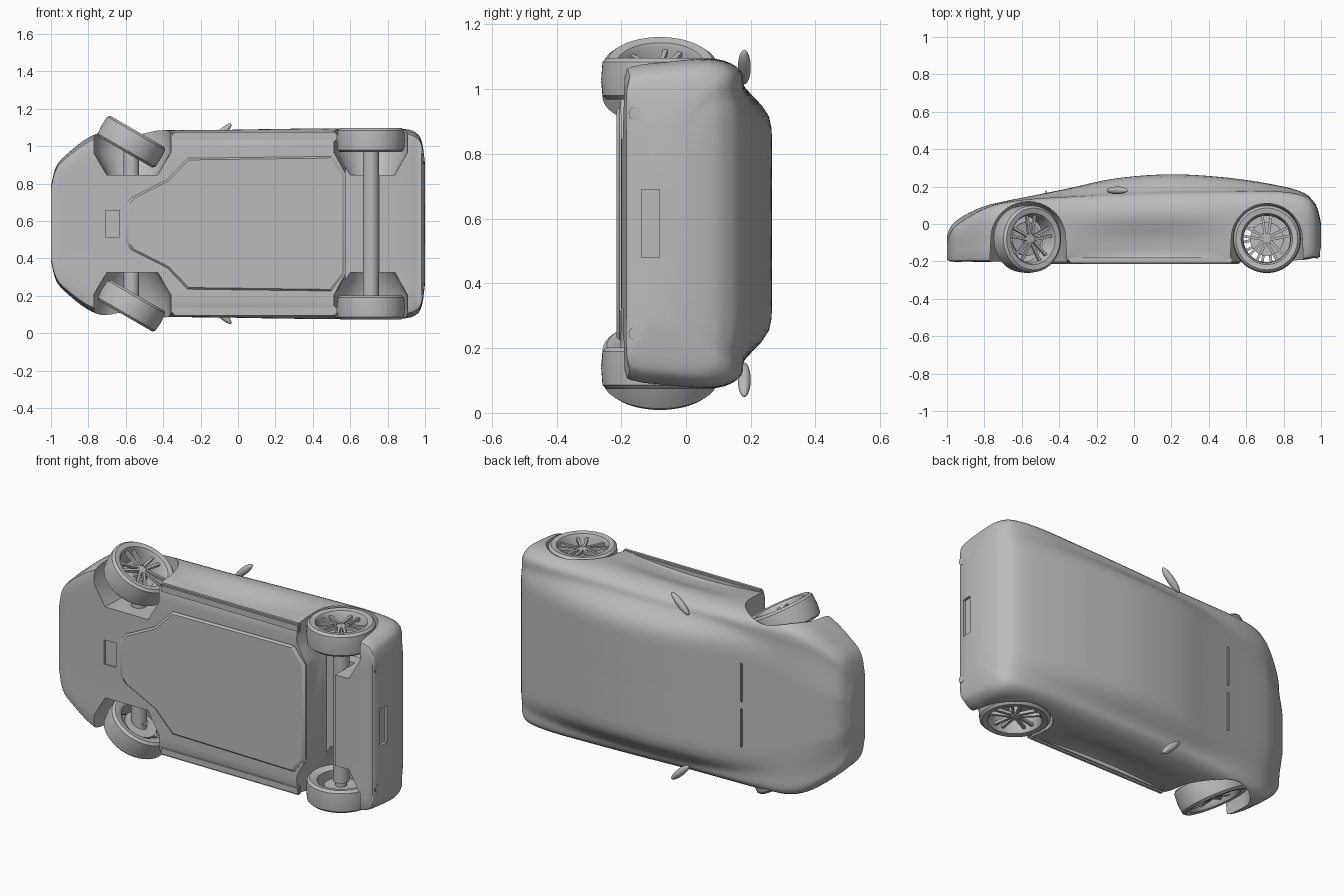
import bpy, bmesh, math
from mathutils import Vector, Matrix

cube = bpy.data.objects.get("Cube")
if cube:
    bpy.data.objects.remove(cube, do_unlink=True)

MID = 0.585   # the car lies on its side: x = length, y = car's up, z = car's width

grey = bpy.data.materials.new("plain_grey")
grey.use_nodes = True
grey.diffuse_color = (0.5, 0.5, 0.5, 1)
grey.node_tree.nodes["Principled BSDF"].inputs["Base Color"].default_value = (0.5, 0.5, 0.5, 1)


def make(name, bm, matrix=Matrix(), smooth=True):
    bmesh.ops.recalc_face_normals(bm, faces=bm.faces)
    mesh = bpy.data.meshes.new(name)
    bm.to_mesh(mesh)
    bm.free()
    mesh.materials.append(grey)
    ob = bpy.data.objects.new(name, mesh)
    bpy.context.collection.objects.link(ob)
    ob.matrix_world = Matrix.Translation((0, 0, MID)) @ matrix
    if smooth:
        soften(ob)
    return ob


def soften(ob):
    bpy.ops.object.select_all(action='DESELECT')
    ob.select_set(True)
    bpy.context.view_layer.objects.active = ob
    bpy.ops.object.shade_smooth_by_angle(angle=math.radians(32))


def loft(rings, caps=True, cyclic=False):
    bm = bmesh.new()
    rows = [[bm.verts.new(p) for p in ring] for ring in rings]
    pairs = list(zip(rows, rows[1:])) + ([(rows[-1], rows[0])] if cyclic else [])
    for a, b in pairs:
        for i in range(len(a)):
            j = (i + 1) % len(a)
            bm.faces.new((a[i], a[j], b[j], b[i]))
    if caps and not cyclic:
        bm.faces.new(rows[0])
        bm.faces.new(rows[-1])
    return bm


def smooth_path(points, steps):
    pts = [Vector(p) for p in points]
    pts = [pts[0]] + pts + [pts[-1]]
    out = []
    for a, b, c, d in zip(pts, pts[1:], pts[2:], pts[3:]):
        for k in range(steps):
            t = k / steps
            out.append(0.5 * (2 * b + (c - a) * t + (2 * a - 5 * b + 4 * c - d) * t**2
                              + (3 * b - 3 * c + d - a) * t**3))
    return out + [pts[-1]]


def lathe(profile, sides=40, caps=False):
    rings = []
    for i in range(sides):
        a = math.tau * i / sides
        rings.append([(r * math.cos(a), r * math.sin(a), z) for r, z in profile])
    return loft(rings, cyclic=True)


def box(name, centre, size, bevel=0.0, matrix=Matrix()):
    bm = bmesh.new()
    bmesh.ops.create_cube(bm, size=1, matrix=Matrix.Translation(centre) @ Matrix.Diagonal((*size, 1)))
    if bevel:
        bmesh.ops.bevel(bm, geom=bm.edges[:], offset=bevel, segments=2, affect='EDGES')
    return make(name, bm, matrix)


def rod(name, centre, radius, length, axis='Z'):
    bm = bmesh.new()
    bmesh.ops.create_cone(bm, cap_ends=True, segments=24, radius1=radius, radius2=radius, depth=length)
    turn = Matrix.Rotation(math.pi / 2, 4, 'Y') if axis == 'X' else Matrix()
    return make(name, bm, Matrix.Translation(centre) @ turn)


# Body stations: x, half width, bottom, shoulder, cabin base half, roof, roof half
stations = [
    (-1, .2, -.19, -.1, .14, -.06, .08),
    (-.97, .31, -.2, -.03, .22, 0, .12),
    (-.9, .385, -.2, .025, .29, .05, .16),
    (-.8, .46, -.2, .08, .34, .095, .2),
    (-.7, .495, -.2, .11, .37, .12, .24),
    (-.55, .5, -.2, .13, .39, .15, .3),
    (-.35, .5, -.2, .14, .41, .19, .33),
    (-.1, .5, -.2, .15, .42, .243, .33),
    (.2, .505, -.2, .16, .42, .265, .33),
    (.5, .51, -.2, .165, .42, .247, .33),
    (.75, .51, -.2, .17, .41, .21, .33),
    (.9, .505, -.19, .15, .4, .17, .33),
    (.96, .48, -.18, .11, .39, .12, .33),
    (.985, .43, -.18, .05, .36, .07, .3),
    (1, .32, -.12, -.02, .28, 0, .22),
]


def section(st):
    x, w, b, s, cb, r, ct = st
    h, g = s - b, r - s
    dent = 0.03 * math.sin(math.pi * (x + .35) / .9) if -.35 < x < .55 else 0
    half = [(0, b), (.5 * w, b), (.9 * w, b), (.965 * w - dent, b + .1 * h),
            (.985 * w - dent, b + .35 * h), (w, b + .65 * h), (.985 * w, b + .86 * h),
            (.92 * w, s), (cb, s + .2 * g), (ct, r - .08 * g), (.6 * ct, r), (0, r)]
    side = smooth_path(half, 3)
    loop = side + [Vector((-p.x, p.y)) for p in side[-2:0:-1]]
    return [(x, p.y, p.x) for p in loop]


body = make("car_body", loft([section(s) for s in smooth_path(stations, 5)]), smooth=False)


# Wheel wells, narrowing towards the middle, and the trough for the rear axle
def well(name, x, radius, side):
    arc = [(math.cos(math.pi * i / 20), math.sin(math.pi * i / 20)) for i in range(21)]
    outline = [(1.06, -1.2)] + arc + [(-1.06, -1.2)]
    rings = []
    for lat, k in ((.26, .66), (.38, 1), (.7, 1)):
        rings.append([(x + radius * k * u, -.08 + radius * (k * v if v > 0 else v), side * lat)
                      for u, v in outline])
    return make(name, loft(rings), smooth=False)


cutters = [well("front_well_cutter", -.565, .2, s) for s in (1, -1)]
cutters += [well("rear_well_cutter", .71, .19, s) for s in (1, -1)]
cutters.append(box("axle_trough_cutter", (.665, -.14, 0), (.18, .24, .62)))
cutters.append(box("rear_plate_cutter", (1, -.11, 0), (.03, .055, .21)))
cutters.append(box("nose_tow_cutter", (-.67, -.2, 0), (.075, .02, .14)))
bpy.context.view_layer.objects.active = body
for c in cutters:
    mod = body.modifiers.new("cut", 'BOOLEAN')
    mod.operation, mod.solver, mod.object = 'DIFFERENCE', 'EXACT', c
    bpy.ops.object.modifier_apply(modifier=mod.name)
for c in cutters:
    bpy.data.objects.remove(c, do_unlink=True)
soften(body)

# Floor panel with a tapered front
half = [(-.6, .1), (-.57, .14), (-.38, .235), (-.27, .35), (.5, .36), (.57, .27)]
outline = half + [(x, -z) for x, z in reversed(half)]
make("floor_panel", loft([[(x * k, y, z * k) for x, z in outline]
                          for y, k in ((-.19, 1), (-.205, 1), (-.215, .975))]))


# Wheels: tyre with rim, brake disc, hub and paired spokes
def wheel(name, x, lat, side, steer):
    place = Matrix.Translation((x, -.08, side * lat)) @ Matrix.Rotation(steer, 4, 'Y')
    if side < 0:
        place = place @ Matrix.Rotation(math.pi, 4, 'X')
    tyre = [(.137, -.06), (.165, -.064), (.178, -.052), (.182, 0), (.178, .052), (.165, .064),
            (.137, .06), (.128, .045), (.124, -.05)]
    make(name + "_tyre", lathe(tyre, 56), place)
    make(name + "_disc", lathe([(.012, -.02), (.09, -.02), (.09, -.005), (.012, -.005)]), place)
    make(name + "_hub", lathe([(.001, -.05), (.03, -.05), (.03, .035), (.02, .042), (.001, .042)], 20), place)
    bm = bmesh.new()
    for i in range(5):
        for d in (-1, 1):
            m = (Matrix.Rotation(math.tau * i / 5 + math.pi / 2, 4, 'Z')
                 @ Matrix.Translation((.076, d * .017, .034)) @ Matrix.Rotation(d * .14, 4, 'Z')
                 @ Matrix.Diagonal((.108, .014, .016, 1)))
            bmesh.ops.create_cube(bm, size=1, matrix=m)
    make(name + "_spokes", bm, place)


for side, label in ((1, "right"), (-1, "left")):
    wheel("front_wheel_" + label, -.57, .438, side, math.radians(30))
    wheel("rear_wheel_" + label, .71, .447, side, 0)
    rod("front_axle_" + label, (-.57, -.08, side * .34), .042, .2)
    box("sill_" + label, (.09, -.193, side * .465), (.88, .03, .05), .008)
    rod("exhaust_" + label, (.965, -.155, side * .34), .022, .06, 'X')

    # Door mirror, swept back
    bm = bmesh.new()
    bmesh.ops.create_uvsphere(bm, u_segments=24, v_segments=12, radius=1)
    make("door_mirror_" + label, bm, Matrix.Translation((-.09, .18, side * .483))
         @ Matrix.Rotation(-side * .75, 4, 'Y') @ Matrix.Diagonal((.075, .02, .02, 1)))

    # Wiper resting at the base of the windscreen
    box("wiper_" + label, (-.47, .172, side * .13), (.012, .012, .22), .003)

rod("rear_axle", (.71, -.08, 0), .043, .8)
